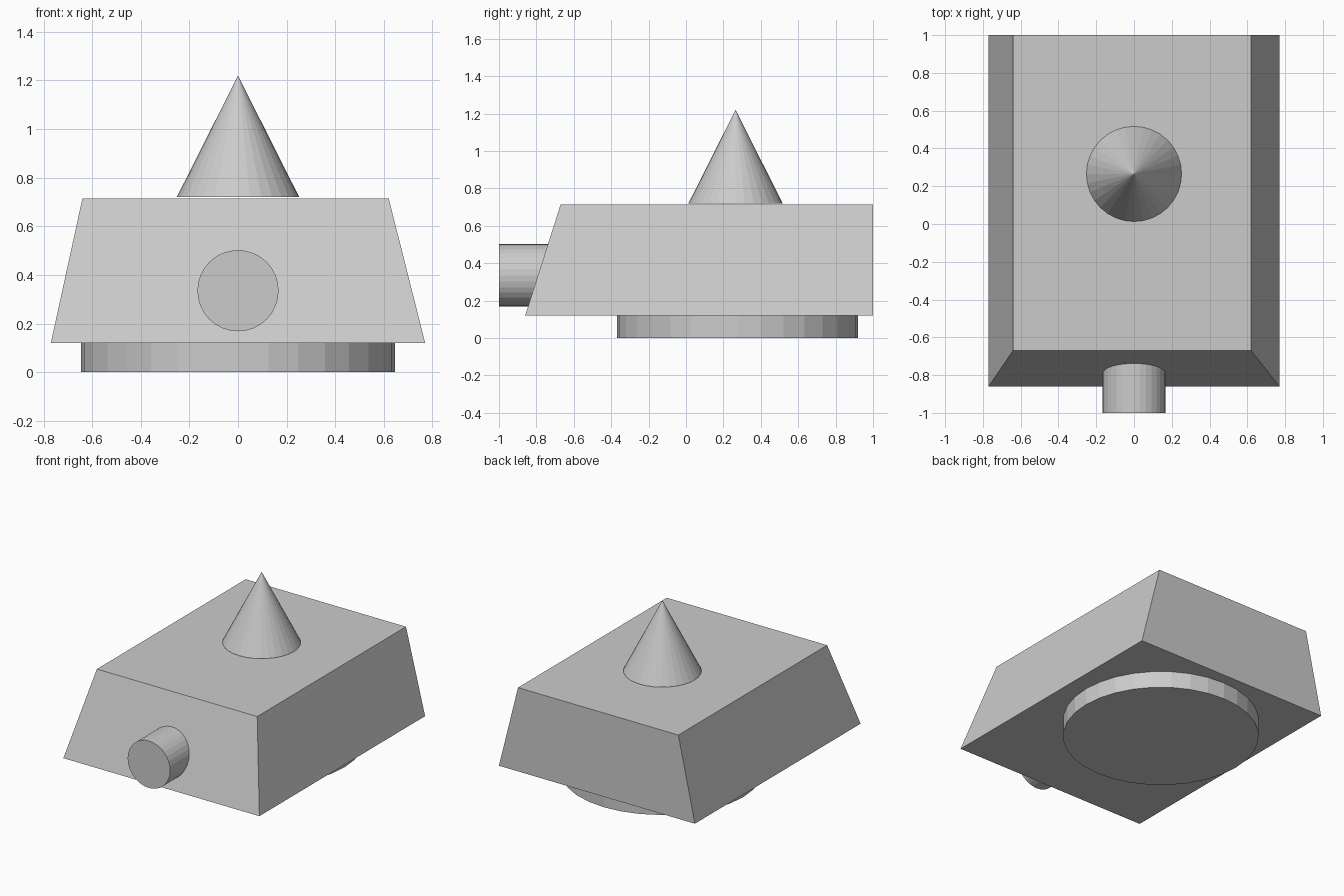
import bpy
import bmesh
from math import radians
from mathutils import Matrix

cube = bpy.data.objects.get("Cube")
if cube:
    bpy.data.objects.remove(cube, do_unlink=True)

grey = bpy.data.materials.new("light grey")
grey.use_nodes = True
colour = (0.6, 0.6, 0.6, 1)
grey.diffuse_color = colour
grey.node_tree.nodes["Principled BSDF"].inputs["Base Color"].default_value = colour


def finish(name, bm):
    bmesh.ops.recalc_face_normals(bm, faces=bm.faces)
    mesh = bpy.data.meshes.new(name)
    bm.to_mesh(mesh)
    bm.free()
    mesh.materials.append(grey)
    obj = bpy.data.objects.new(name, mesh)
    bpy.context.collection.objects.link(obj)
    return obj


def round_part(name, bottom_radius, top_radius, depth, centre, tilt=0):
    bm = bmesh.new()
    bmesh.ops.create_cone(
        bm, cap_ends=True, segments=32, radius1=bottom_radius,
        radius2=top_radius, depth=depth,
        matrix=Matrix.Translation(centre) @ Matrix.Rotation(radians(tilt), 4, "X"))
    return finish(name, bm)


# Body: box with sloping sides and front, upright back
bm = bmesh.new()
bmesh.ops.create_cube(bm, size=2)
for v in bm.verts:
    top, back = v.co.z > 0, v.co.y > 0
    if top:
        v.co.x = 0.62 if v.co.x > 0 else -0.64
    else:
        v.co.x *= 0.77
    v.co.y = 1 if back else (-0.67 if top else -0.86)
    v.co.z = 0.715 if top else 0.12
finish("body", bm)

# Round base, top spike and front peg
round_part("base_disc", 0.645, 0.645, 0.12, (0, 0.275, 0.06))
round_part("top_cone", 0.252, 0, 0.5, (0, 0.265, 0.97))
round_part("front_peg", 0.167, 0.167, 0.4, (0, -0.8, 0.335), tilt=90)
